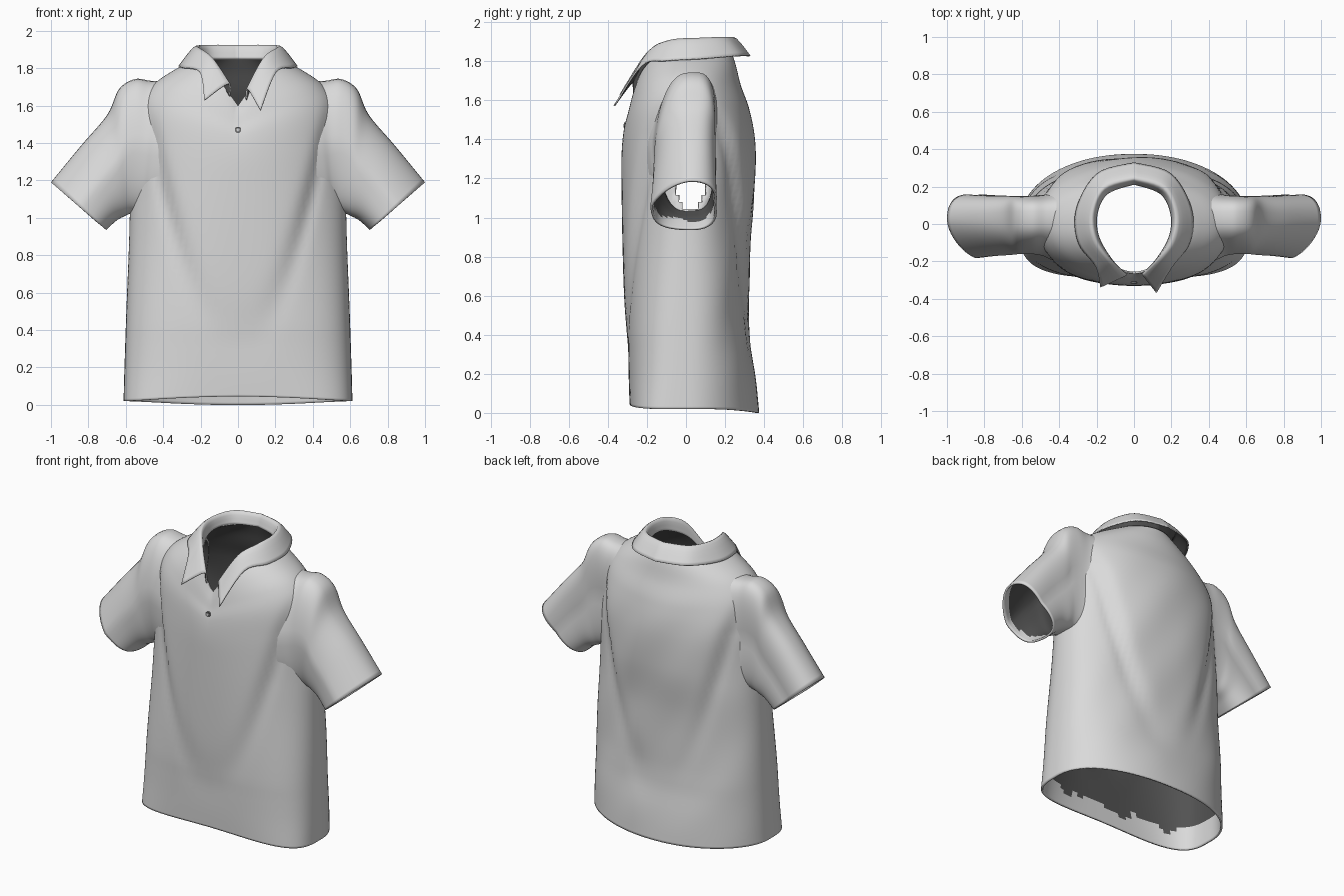
import bpy, bmesh, math
from mathutils import Vector

if "Cube" in bpy.data.objects:
    bpy.data.objects.remove(bpy.data.objects["Cube"])


def material(name, value):
    m = bpy.data.materials.new(name)
    m.use_nodes = True
    color = (value, value, value, 1)
    m.diffuse_color = color
    m.node_tree.nodes["Principled BSDF"].inputs["Base Color"].default_value = color
    return m


fabric = material("light grey fabric", 0.7)
lining = material("dark grey lining", 0.085)
button_grey = material("button grey", 0.16)


def smooth_rows(rows, steps):
    """Catmull-Rom resampling of equal-length tuples."""
    out = []
    last = len(rows) - 1
    for i in range(last):
        a, b, c, d = (rows[max(0, min(last, i + k))] for k in (-1, 0, 1, 2))
        for s in range(steps):
            t = s / steps
            out.append([0.5 * (2 * q + (r - p) * t + (2 * p - 5 * q + 4 * r - e) * t * t
                               + (3 * q - p - 3 * r + e) * t ** 3)
                        for p, q, r, e in zip(a, b, c, d)])
    out.append(list(rows[-1]))
    return out


def loft(name, rings, light_inside, closed=True, flip=False, keep=None, thickness=0.012):
    """Skin rings into cloth; the inside is lining except where light_inside(centre) holds."""
    bm = bmesh.new()
    grid = [[bm.verts.new(p) for p in ring] for ring in rings]
    n = len(rings[0])
    for low, high in zip(grid, grid[1:]):
        for j in range(n if closed else n - 1):
            k = (j + 1) % n
            quad = [low[j], low[k], high[k], high[j]]
            f = bm.faces.new(quad[::-1] if flip else quad)
            f.smooth = True
            c = f.calc_center_median()
            if light_inside(c):
                f.material_index = 2
            if keep and not keep(c):
                bm.faces.remove(f)
    loose = [v for v in bm.verts if not v.link_faces]
    bmesh.ops.delete(bm, geom=loose, context='VERTS')
    mesh = bpy.data.meshes.new(name)
    bm.to_mesh(mesh)
    bm.free()
    for m in (fabric, lining, fabric, fabric):
        mesh.materials.append(m)
    ob = bpy.data.objects.new(name, mesh)
    bpy.context.collection.objects.link(ob)
    solid = ob.modifiers.new("cloth thickness", 'SOLIDIFY')
    solid.thickness = thickness
    solid.offset = -1
    solid.material_offset = 1


def power(v, e):
    return math.copysign(abs(v) ** e, v)


def clamp(v):
    return max(0, min(1, v))


# Torso rows: side, front and back height, half width, front and back depth,
# front and back squareness
torso_rows = [
    (.02, .045, 0, .612, .29, .375, 3.6, 2.1),
    (.2, .2, .2, .607, .3, .36, 3.1, 2.2),
    (.5, .5, .5, .597, .315, .325, 2.7, 2.4),
    (.85, .85, .85, .583, .325, .33, 2.3, 2.4),
    (1.15, 1.15, 1.15, .575, .33, .35, 2.1, 2.2),
    (1.4, 1.32, 1.38, .565, .33, .355, 2, 2.1),
    (1.58, 1.43, 1.55, .535, .32, .325, 2, 2),
    (1.7, 1.5, 1.68, .465, .3, .28, 2, 2),
    (1.785, 1.55, 1.78, .35, .285, .255, 2, 2),
    (1.855, 1.6, 1.855, .215, .265, .23, 2, 2),
]


def torso_point(row, t):
    side, front, back, w, f, b, n_front, n_back = row
    s, c = math.sin(t), math.cos(t)
    in_front = c > 0
    n = n_front if in_front else n_back
    x = w * power(s, 2 / n)
    y = -(f if in_front else b) * power(c, 2 / n)
    # The neckline dips to a point in front
    dip = (1 - abs(s)) ** 1.2 if in_front else abs(c) ** 3
    z = side + ((front if in_front else back) - side) * dip
    # Cloth hangs in a U-shaped fold below the chest and shoulder blades
    rise = (z - 0.42 - 5.2 * x * x) / 0.14
    fold = 0.6 * (math.tanh(rise) - 1) - 0.5 * math.exp(-(rise + 0.8) ** 2)
    depth = 0.008 + 0.026 * clamp((z - 0.4) / 0.7)
    fade = min(clamp(z / 0.35), clamp((1.72 - z) / 0.3)) * abs(c) ** 0.7
    ripple = 0 if in_front else 0.006 * math.sin(11 * z + 7 * x) * math.sin(9 * x)
    y -= math.copysign(fade, c) * (depth * fold + ripple)
    return Vector((x, y, z))


def outside_armhole(p):
    return abs(p.x) < 0.4 or ((p.y - 0.025) / 0.1) ** 2 + ((p.z - 1.32) / 0.28) ** 2 > 1


def below_hem(p):
    return p.z < 0.16 + 0.02 * math.sin(17 * p.x) + 0.015 * math.sin(41 * p.x + 5 * p.y)


around = 100
rows = smooth_rows(torso_rows, 8)
loft("shirt_body", [[torso_point(r, math.tau * j / around) for j in range(around)] for r in rows],
     below_hem, keep=outside_armhole)

# Sleeves: upper point x, z, lower point x, z, half depth, roundness of the section
sleeve_rows = [
    (.31, 1.75, .44, 1.03, .2, .75),
    (.4, 1.733, .49, 1.03, .178, .7),
    (.47, 1.733, .515, 1.03, .16, .66),
    (.55, 1.742, .54, 1.03, .153, .62),
    (.635, 1.69, .57, 1.025, .152, .64),
    (.7, 1.55, .605, 1.01, .155, .7),
    (.84, 1.385, .65, .985, .16, .85),
    (1.0, 1.19, .705, .935, .17, 1),
]


def sleeve_ring(row, side):
    tx, tz, bx, bz, d, e = row
    ring = []
    for j in range(56):
        a = math.tau * j / 56
        v = power(math.sin(a), e)
        # The front edge of the cuff swings down and forward
        u = power(math.cos(a), 0.85) - 0.3 * e * e * max(0, v) ** 2
        x = (tx + bx) / 2 + u * (tx - bx) / 2
        z = (tz + bz) / 2 + u * (tz - bz) / 2
        y = 0.03 * abs(u) - d * v * (1 + 0.1 * e * v)
        ring.append(Vector((side * x, y, z)))
    return ring


def near_cuff(p):
    # The light hem follows the slanted cuff
    return abs(p.x) * 0.64 - p.z * 0.77 > -0.33 + 0.015 * math.sin(30 * p.y)


for name, side in (("left_sleeve", 1), ("right_sleeve", -1)):
    loft(name, [sleeve_ring(r, side) for r in smooth_rows(sleeve_rows, 6)],
         near_cuff, flip=side < 0)

# Collar stations from nape to tip: stand foot, fold and outer edge
collar_half = [
    (0, .21, 1.85, 0, .245, 1.925, 0, .33, 1.83),
    (.14, .16, 1.85, .16, .195, 1.925, .2, .27, 1.83),
    (.195, .05, 1.85, .225, .06, 1.92, .31, .08, 1.815),
    (.185, -.07, 1.83, .21, -.08, 1.91, .3, -.1, 1.805),
    (.115, -.19, 1.76, .135, -.19, 1.855, .205, -.23, 1.78),
]
left_end = (.04, -.265, 1.63, .05, -.28, 1.69, .12, -.37, 1.575)
right_end = (.04, -.265, 1.65, .05, -.28, 1.72, .18, -.34, 1.63)


def collar_sections(end, side):
    sections = []
    for r in smooth_rows(collar_half + [end], 6):
        points = smooth_rows([r[0:3], r[3:6], r[6:9]], 5)
        sections.append([Vector((side * x, y, z)) for x, y, z in points])
    return sections


# The underside of the collar is dark
loft("collar", collar_sections(right_end, -1)[:0:-1] + collar_sections(left_end, 1),
     lambda p: False, closed=False, flip=True, thickness=0.008)

# Button with a raised rim on the chest
chest = min((torso_point(r, 0) for r in rows), key=lambda p: abs(p.z - 1.47))
for name, radius, depth, mat in (("button_rim", 0.017, 0.012, button_grey),
                                 ("button_face", 0.008, 0.016, fabric)):
    bpy.ops.mesh.primitive_cylinder_add(vertices=20, radius=radius, depth=depth,
                                        location=(0, chest.y - 0.002, 1.47),
                                        rotation=(math.pi / 2, 0, 0))
    bpy.context.object.name = name
    bpy.context.object.data.materials.append(mat)
    bpy.ops.object.shade_smooth_by_angle()
